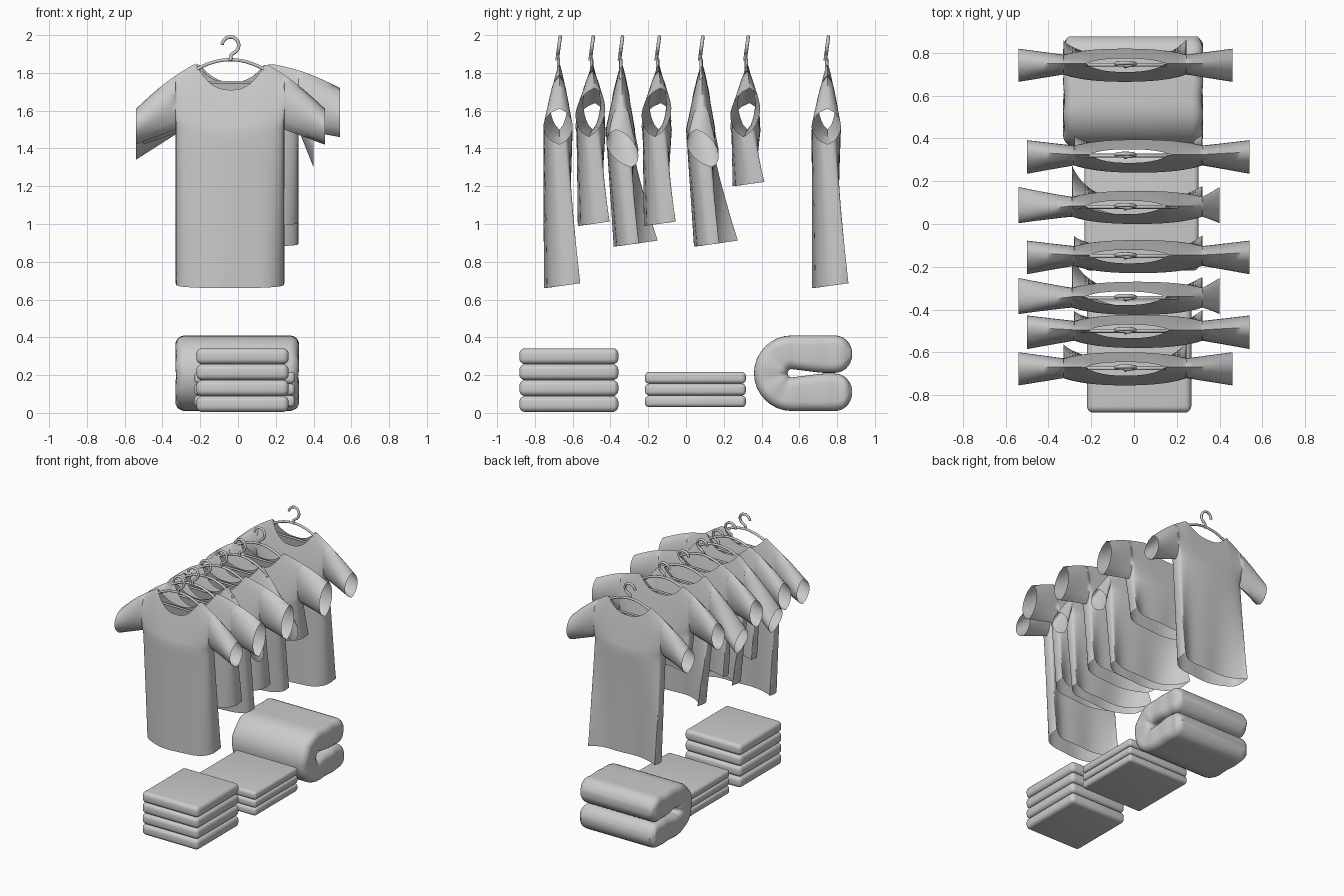
import bpy, bmesh
from math import sin, cos, pi, radians, sqrt

if "Cube" in bpy.data.objects:
    bpy.data.objects.remove(bpy.data.objects["Cube"])


def lerp(a, b, t):
    return a + (b - a) * t


def finish(bm, name, angle=50):
    bmesh.ops.remove_doubles(bm, verts=bm.verts, dist=0.0005)
    bmesh.ops.recalc_face_normals(bm, faces=bm.faces)
    me = bpy.data.meshes.new(name)
    bm.to_mesh(me)
    bm.free()
    ob = bpy.data.objects.new(name, me)
    bpy.context.collection.objects.link(ob)
    me.shade_smooth()
    bpy.context.view_layer.objects.active = ob
    ob.select_set(True)
    bpy.ops.object.shade_smooth_by_angle(angle=radians(angle))
    ob.select_set(False)
    return ob


def grid(bm, cols):
    vs = [[bm.verts.new(p) for p in c] for c in cols]
    for a, b in zip(vs, vs[1:]):
        for i in range(len(a) - 1):
            bm.faces.new((a[i], b[i], b[i + 1], a[i + 1]))


# Shirt styles: body x range, neck centre, cuffs (x, top z, bottom z),
# hem depths (front, back centre, left edge, right edge), sleeve twist in y
LONG = dict(body=(-0.33, 0.245), neck=-0.04, left=(-0.54, 1.61, 1.42), right=(0.46, 1.61, 1.42),
            hem=(-0.08, 0.04, 0.11, 0.11), twist=0.0)
WIDE = dict(body=(-0.28, 0.32), neck=-0.02, left=(-0.5, 1.64, 1.42), right=(0.54, 1.72, 1.46),
            hem=(-0.075, 0.035, 0.09, 0.09), twist=-0.02)
DROOP = dict(body=(-0.29, 0.32), neck=-0.04, left=(-0.54, 1.5, 1.34), right=(0.4, 1.5, 1.3),
             hem=(-0.04, 0.04, 0.19, 0.09), twist=0.05)
NECK_W, SHOULDER, ARMPIT = 0.185, 1.85, 1.5


def shirt(name, y0, hem_z, st):
    bm = bmesh.new()
    x0, x1 = st['body']
    mid, w = (x0 + x1) / 2, (x1 - x0) / 2
    nx = st['neck']
    us = [i / 16 for i in range(-16, 17)]
    # columns as (x, u across the torso, sleeve fraction, cuff)
    cols = [(lerp(x0, st['left'][0], k / 7), -1, k / 7, st['left']) for k in range(7, 0, -1)]
    cols += [(mid + w * sin(u * pi / 2), u, 0, st['left' if u < 0 else 'right']) for u in us]
    cols += [(lerp(x1, st['right'][0], k / 7), 1, k / 7, st['right']) for k in range(1, 8)]
    fh, bh, el, er = st['hem']
    for front in (True, False):
        depth = -0.085 if front else 0.07
        dip = 0.14 if front else 0.10
        # yoke and sleeves
        upper = []
        for x, u, s, cuff in cols:
            cs = max(cos(u * pi / 2), 0) ** 0.5
            d = abs(x - nx)
            sh = top = SHOULDER
            if d < NECK_W:
                top -= dip * (1 - (d / NECK_W) ** 2.5)
            else:
                f = (d - NECK_W) / (abs(cuff[0] - nx) - NECK_W)
                sh = top = lerp(SHOULDER, cuff[1], f) + 0.018 * sin(pi * f)
            lo = lerp(ARMPIT, cuff[2], s)
            col = []
            for j in range(13):
                z = lerp(lo, top, j / 12)
                v = (z - lo) / (sh - lo)
                body = cs * max(1 - v, 0) ** 0.85
                slv = (1 - cs) * max(sin(pi * v), 0) ** 0.6 * lerp(0.6, 1, s)
                y = depth * (body + slv) + s * st['twist'] * (1 - 1.6 * v)
                col.append((x, y0 + y, z))
            upper.append(col)
        grid(bm, upper)
        # torso down to the hem, its side edges swinging backwards
        lower = []
        for u in us:
            sn, cs = sin(u * pi / 2), max(cos(u * pi / 2), 0) ** 0.5
            edge = lerp(el, er, (sn + 1) / 2)
            if front:
                end = edge + (fh - edge) * cs
            else:
                end = bh + (edge - bh) * abs(sn) ** 4
            hz = hem_z + 0.14 * (end - fh)
            lower.append([(mid + w * sn, y0 + lerp(depth * cs, end, t / 14)
                           + 0.005 * sin(9 * u) * cs * t / 14,
                           lerp(ARMPIT, hz, t / 14)) for t in range(15)])
        grid(bm, lower)
    finish(bm, name, 65)


def wire(name, pts, r, closed=False):
    cu = bpy.data.curves.new(name, 'CURVE')
    cu.dimensions = '3D'
    cu.bevel_depth = r
    cu.bevel_resolution = 3
    cu.use_fill_caps = True
    sp = cu.splines.new('POLY')
    sp.points.add(len(pts) - 1)
    for p, co in zip(sp.points, pts):
        p.co = (*co, 1)
    sp.use_cyclic_u = closed
    ob = bpy.data.objects.new(name, cu)
    bpy.context.collection.objects.link(ob)


def hanger(i, y0):
    # hook and stem
    pts = []
    for k in range(21):
        a = radians(lerp(175, -65, k / 20))
        pts.append((-0.04 + 0.044 * cos(a), 0, 1.946 + 0.044 * sin(a)))
    pts += [(-0.037, 0, 1.895), (-0.04, 0, 1.865)]
    pts = [(x, y0 + 0.012 * (z - 1.96) / 0.09, z) for x, _, z in pts]
    wire(f"hanger_hook_{i}", pts, 0.0095)
    # arched shoulders and lower bar
    arms = [(-0.04 + x, y0 - 0.005, 1.87 - 1.6 * x * x) for x in
            [k * 0.03 for k in range(-8, 9)]]
    arms += [(0.19, y0 - 0.005, 1.75), (-0.27, y0 - 0.005, 1.75)]
    wire(f"hanger_arms_{i}", arms, 0.009, True)


# Hanging row
row = [(-0.67, 0.66, LONG), (-0.495, 0.99, WIDE), (-0.34, 0.88, DROOP), (-0.145, 0.99, WIDE),
       (0.085, 0.88, DROOP), (0.325, 1.2, WIDE), (0.75, 0.66, LONG)]
for i, (y, hz, st) in enumerate(row, 1):
    shirt(f"shirt_{i}", y, hz, st)
    hanger(i, y)


# Folded stacks
def stack(name, x0, x1, y0, y1, z0, z1, n):
    h = (z1 - z0) / n
    for i in range(n):
        bm = bmesh.new()
        bmesh.ops.create_cube(bm, size=1)
        for v in bm.verts:
            v.co = ((x0 + x1) / 2 + v.co.x * (x1 - x0), (y0 + y1) / 2 + v.co.y * (y1 - y0),
                    z0 + h * (i + 0.5) + v.co.z * h)
        bmesh.ops.bevel(bm, geom=bm.edges[:], offset=h * 0.36, segments=5, profile=0.5, affect='EDGES')
        finish(bm, f"{name}_{i + 1}")


stack("folded_shirt", -0.22, 0.268, -0.882, -0.358, 0.005, 0.342, 4)
stack("folded_towel", -0.232, 0.302, -0.217, 0.317, 0.03, 0.217, 3)

# Folded blanket: soft slab bent into a U around x
stations = []   # (centre y, radius from the middle, half thickness)
for k in range(15):
    y = lerp(0.56, 0.878, sin(k / 14 * pi / 2))
    gap = lerp(0.022, 0.002, min(1, (y - 0.56) / 0.16))
    e = max(0, (y - 0.79) / 0.09)
    stations.append((y, (0.2 + gap) / 2, max(0.004, (0.2 - gap) / 2 * sqrt(max(0, 1 - e * e)))))
path = [(y, 0.21 + r, 0, 1, h) for y, r, h in reversed(stations)]
for k in range(1, 16):
    a = pi / 2 + pi * k / 16
    path.append((0.56 + 0.111 * cos(a), 0.21 + 0.111 * sin(a), cos(a), sin(a), 0.089))
path += [(y, 0.21 - r, 0, -1, h) for y, r, h in stations]
bm = bmesh.new()
rings = []
for i, (cy, cz, ny, nz, h) in enumerate(path):
    r = min(0.05, h * 0.85)
    hx = 0.325 - 0.04 * (1 - min(1, h / 0.08)) + 0.003 * sin(i * 1.3)
    ring = []
    for q, (sx, sh) in enumerate(((1, 1), (-1, 1), (-1, -1), (1, -1))):
        for k in range(6):
            a = (q + k / 5) * pi / 2
            x = sx * (hx - r) + r * cos(a)
            d = sh * (h - r) + r * sin(a)
            ring.append(bm.verts.new((x - 0.004, cy + ny * d, cz + nz * d)))
    rings.append(ring)
for a, b in zip(rings, rings[1:]):
    for i in range(len(a)):
        j = (i + 1) % len(a)
        bm.faces.new((a[i], a[j], b[j], b[i]))
bm.faces.new(rings[0])
bm.faces.new(rings[-1])
finish(bm, "folded_blanket", 60)
